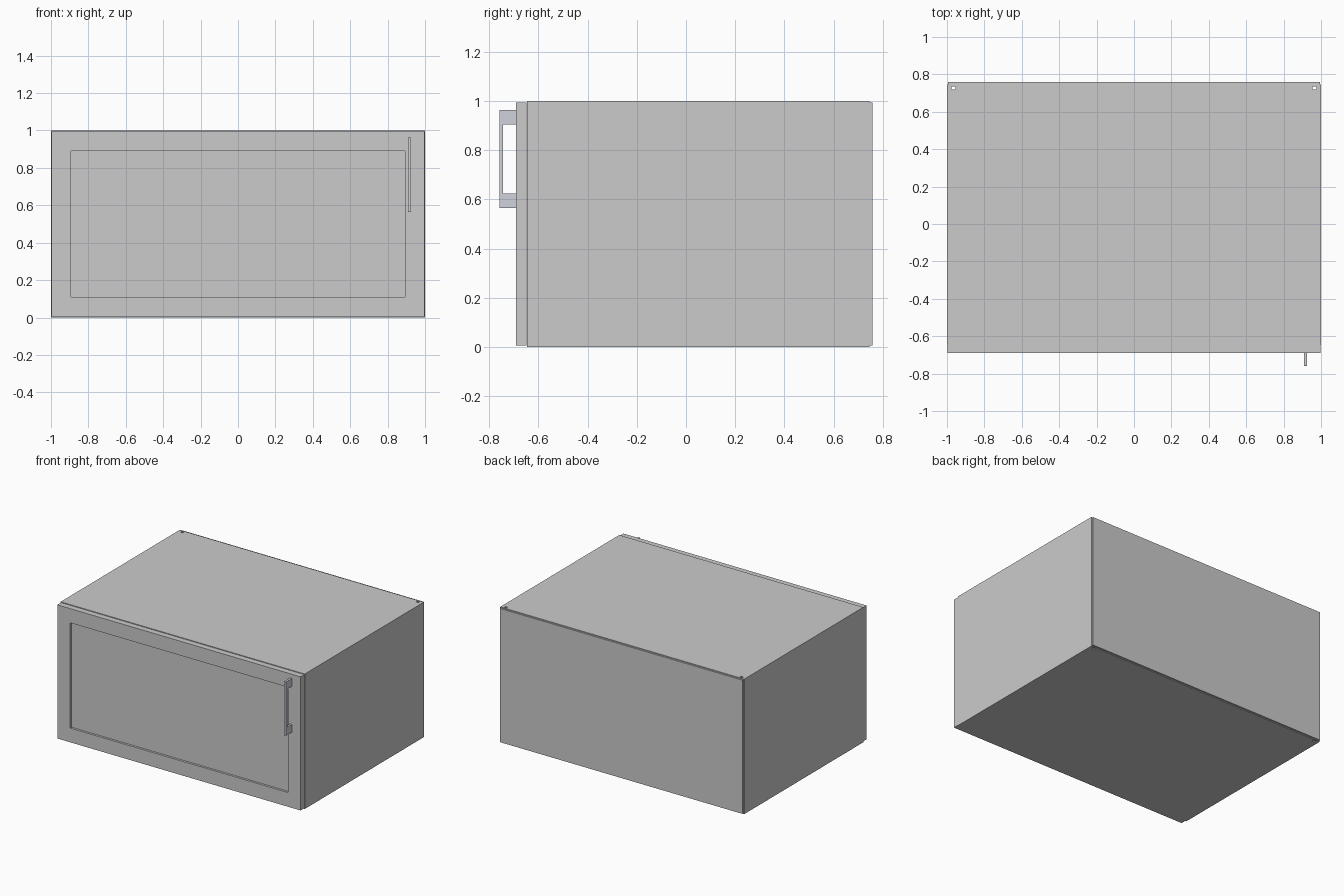
import bpy, bmesh
from mathutils import Vector

if "Cube" in bpy.data.objects:
    bpy.data.objects.remove(bpy.data.objects["Cube"])


def new_object(name, bm):
    bmesh.ops.recalc_face_normals(bm, faces=bm.faces)
    mesh = bpy.data.meshes.new(name)
    bm.to_mesh(mesh)
    bm.free()
    obj = bpy.data.objects.new(name, mesh)
    bpy.context.collection.objects.link(obj)
    return obj


def prism(name, points, offset):
    """Extrude a closed 3D outline along an offset."""
    bm = bmesh.new()
    face = bm.faces.new([bm.verts.new(p) for p in points])
    out = bmesh.ops.extrude_face_region(bm, geom=[face], use_keep_orig=True)
    verts = [g for g in out["geom"] if isinstance(g, bmesh.types.BMVert)]
    bmesh.ops.translate(bm, verts=verts, vec=Vector(offset))
    return new_object(name, bm)


def box(name, x, y, z):
    pts = [(x[0], y[0], z[0]), (x[1], y[0], z[0]), (x[1], y[1], z[0]), (x[0], y[1], z[0])]
    return prism(name, pts, (0, 0, z[1] - z[0]))


BOARD = 0.045              # carcass board thickness
FRONT, REAR = -0.647, 0.746
INNER = 1 - BOARD

# Side boards, full height, each with a groove near the rear on the inner face
side = [(1, FRONT), (1, REAR), (INNER, REAR), (INNER, 0.735),
        (0.975, 0.735), (0.975, 0.72), (INNER, 0.72), (INNER, FRONT)]
for name, s in (("left_side", -1), ("right_side", 1)):
    prism(name, [(s * x, y, 0) for x, y in side], (0, 0, 1))

# Top and bottom boards between the sides
box("bottom_board", (-INNER, INNER), (FRONT, REAR), (0, BOARD))
box("top_board", (-INNER, INNER), (FRONT, REAR), (1 - BOARD, 1))

# Back panel, slightly smaller than the carcass
box("back_panel", (-0.994, 0.994), (REAR, 0.759), (0.005, 0.995))

# Door with a recessed centre field
door = box("door", (-0.997, 0.997), (-0.691, FRONT - 0.001), (0.005, 0.995))
bm = bmesh.new()
bm.from_mesh(door.data)
front = min(bm.faces, key=lambda f: f.calc_center_median().y)
bmesh.ops.inset_region(bm, faces=[front], thickness=0.149)
bmesh.ops.inset_region(bm, faces=[front], thickness=0)
bmesh.ops.translate(bm, verts=front.verts, vec=(0, 0.016, 0))
bm.to_mesh(door.data)
bm.free()

# Upright bow handle
outline = [(-0.691, 0.565), (-0.759, 0.565), (-0.759, 0.963), (-0.691, 0.963),
           (-0.691, 0.905), (-0.744, 0.905), (-0.744, 0.623), (-0.691, 0.623)]
handle = prism("door_handle", [(0.909, y, z) for y, z in outline], (0.016, 0, 0))
metal = bpy.data.materials.new("handle_metal")
metal.diffuse_color = (0.62, 0.65, 0.7, 1)
metal.use_nodes = True
metal.node_tree.nodes["Principled BSDF"].inputs["Base Color"].default_value = metal.diffuse_color
handle.data.materials.append(metal)
